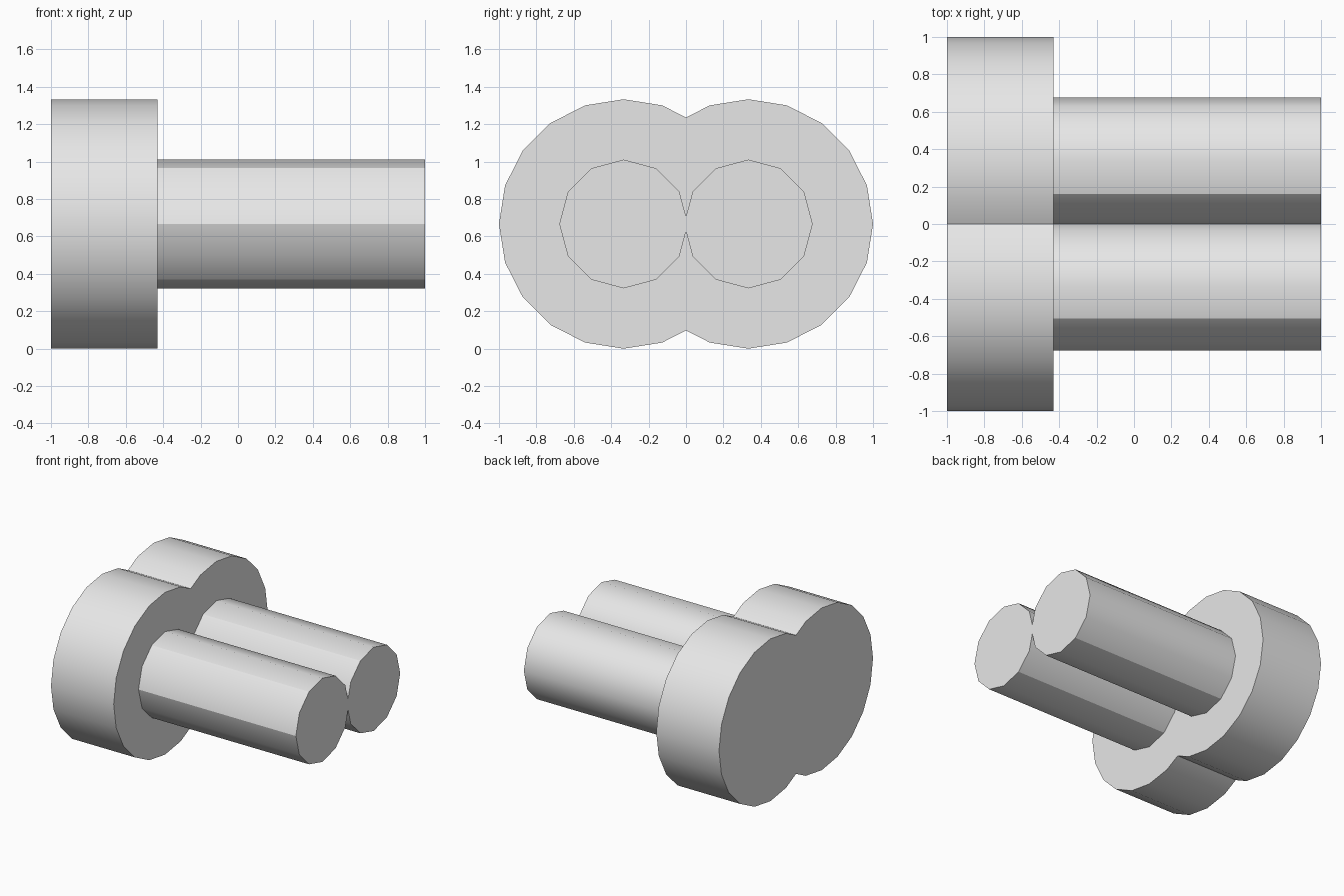
import bpy
import bmesh
from math import cos, sin, radians, tau
from mathutils import Vector

if "Cube" in bpy.data.objects:
    bpy.data.objects.remove(bpy.data.objects["Cube"], do_unlink=True)

grey = bpy.data.materials.new("plain_grey")
grey.use_nodes = True
grey.diffuse_color = (0.8, 0.8, 0.8, 1)
grey.node_tree.nodes["Principled BSDF"].inputs["Base Color"].default_value = (0.8, 0.8, 0.8, 1)

AXIS_Y = 1 / 3   # sideways offset of each cylinder axis
AXIS_Z = 2 / 3   # height of both axes


def prism(bm, side, radius, sides, x0, x1, ridges):
    """Cylinder along x, trimmed at the centre plane where it meets its twin."""
    rings = []
    for x in (x0, x1):
        rings.append([bm.verts.new((x, side * AXIS_Y + radius * cos(tau * i / sides),
                                    AXIS_Z + radius * sin(tau * i / sides)))
                      for i in range(sides)])
    a, b = rings
    faces = [bm.faces.new(a), bm.faces.new(b)]
    for i in range(sides):
        j = (i + 1) % sides
        faces.append(bm.faces.new((a[i], a[j], b[j], b[i])))
    for i in ridges:
        bm.edges.get((a[i], b[i])).smooth = False
    edges = {e for f in faces for e in f.edges}
    bmesh.ops.bisect_plane(bm, geom=a + b + list(edges) + faces, dist=1e-6,
                           plane_co=(0, 0, 0), plane_no=Vector((0, -side, 0)),
                           clear_outer=True)


def twin_cylinder(name, radius, sides, x0, x1, ridges=()):
    bm = bmesh.new()
    for side in (-1, 1):
        prism(bm, side, radius, sides, x0, x1, ridges)
    # Weld the halves and merge each end into a single flat face
    bmesh.ops.remove_doubles(bm, verts=bm.verts[:], dist=1e-4)
    seams = [e for e in bm.edges if len(e.link_faces) == 2
             and all(abs(v.co.y) < 1e-4 for v in e.verts)
             and abs(e.verts[0].co.x - e.verts[1].co.x) < 1e-4]
    bmesh.ops.dissolve_edges(bm, edges=seams)
    bmesh.ops.recalc_face_normals(bm, faces=bm.faces[:])
    for f in bm.faces:
        f.smooth = True
    for e in bm.edges:
        if len(e.link_faces) == 2 and e.calc_face_angle() > radians(35):
            e.smooth = False
    mesh = bpy.data.meshes.new(name)
    bm.to_mesh(mesh)
    bm.free()
    mesh.materials.append(grey)
    obj = bpy.data.objects.new(name, mesh)
    bpy.context.collection.objects.link(obj)
    return obj


# Wide double head
twin_cylinder("double_head", 2 / 3, 20, -1, -0.43)
# Two joined shafts, set slightly into the head, with a few crisp ridges
twin_cylinder("twin_shafts", 0.344, 12, -0.45, 1, ridges=(4, 6, 8, 10))
